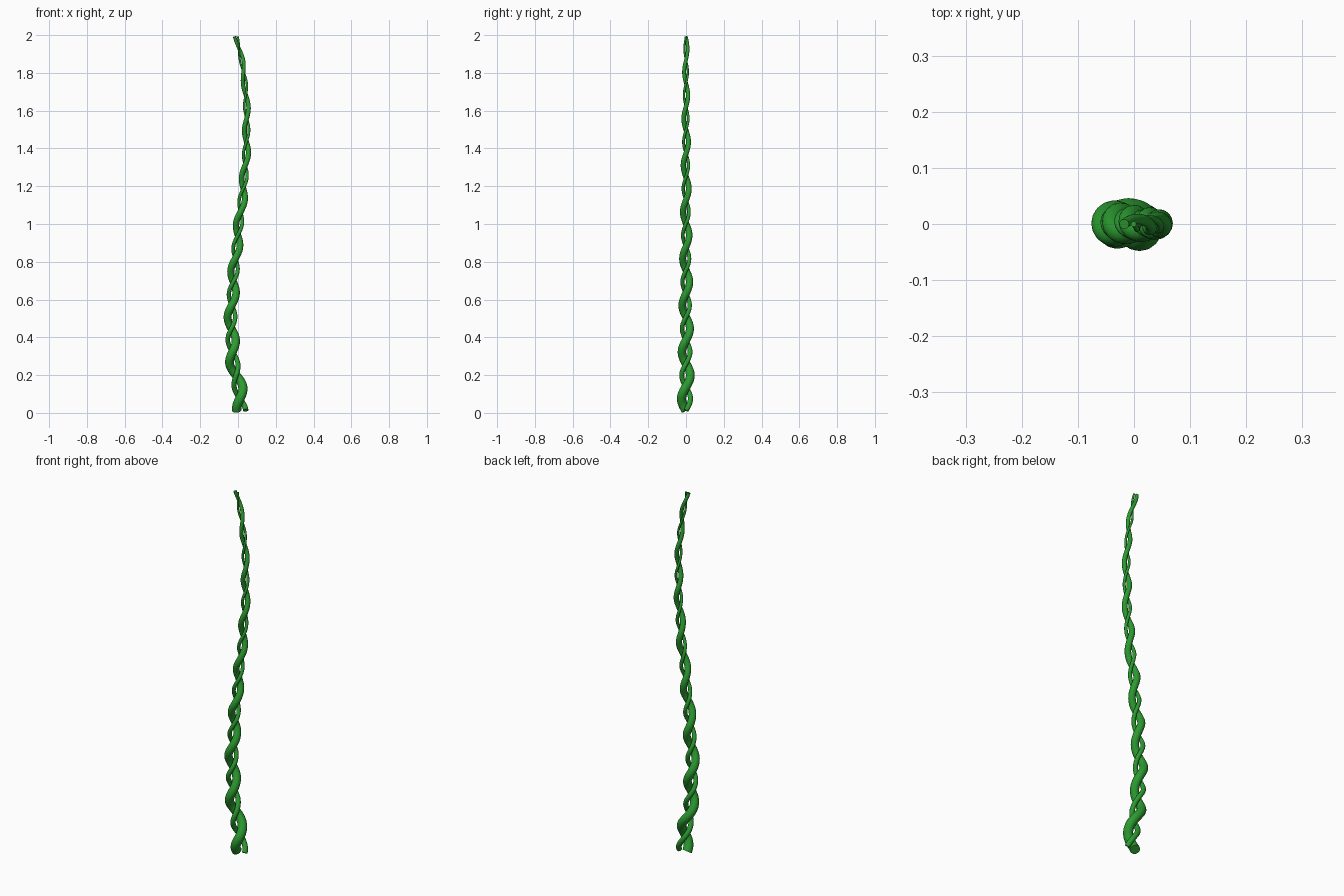
import bpy, math
from mathutils import Vector

if "Cube" in bpy.data.objects:
    bpy.data.objects.remove(bpy.data.objects["Cube"])

TURNS, Z0, Z1, STEPS, SIDES = 8, 0.014, 1.992, 256, 16

# sideways sway of the stem: (height, x)
SWAY = [(-0.14, 0.04), (0, 0.019), (0.14, 0.002), (0.28, -0.025), (0.5, -0.035),
        (0.75, -0.02), (1.0, 0.006), (1.25, 0.034), (1.5, 0.046), (1.7, 0.04),
        (1.85, 0.022), (2.0, -0.011), (2.15, -0.045)]


def sway(z):
    for i in range(1, len(SWAY) - 2):
        if z <= SWAY[i + 1][0]:
            break
    (za, a), (zb, b), (zc, c), (zd, d) = SWAY[i - 1:i + 3]
    t, h = (z - zb) / (zc - zb), zc - zb
    mb, mc = (c - a) / (zc - za) * h, (d - b) / (zd - zb) * h
    return ((2*t**3 - 3*t*t + 1) * b + (t**3 - 2*t*t + t) * mb
            + (3*t*t - 2*t**3) * c + (t**3 - t*t) * mc)


def taper(u):
    return 1 - 0.65 * u


def point(u, phase, r):
    z = Z0 + (Z1 - Z0) * u
    a = phase + TURNS * math.tau * u
    return Vector((sway(z) + r * taper(u) * math.cos(a), r * taper(u) * math.sin(a), z))


green = bpy.data.materials.new("leaf green")
green.diffuse_color = (0.025, 0.33, 0.03, 1)
green.use_nodes = True
green.node_tree.nodes["Principled BSDF"].inputs["Base Color"].default_value = green.diffuse_color


def strand(name, phase, r, thick):
    """Tapered round tube swept along the twisted path, with flat ends."""
    verts, faces = [], []
    for i in range(STEPS + 1):
        u = i / STEPS
        p = point(u, phase, r)
        tan = (point(u + 1e-3, phase, r) - point(u - 1e-3, phase, r)).normalized()
        n = Vector((0, 1, 0)).cross(tan).normalized()
        b = tan.cross(n)
        for k in range(SIDES):
            a = math.tau * k / SIDES
            verts.append(p + (n * math.cos(a) + b * math.sin(a)) * thick * taper(u))
    for i in range(STEPS):
        for k in range(SIDES):
            j = (k + 1) % SIDES
            o = i * SIDES
            faces.append((o + k, o + j, o + SIDES + j, o + SIDES + k))
    faces.append(tuple(reversed(range(SIDES))))
    faces.append(tuple(range(STEPS * SIDES, (STEPS + 1) * SIDES)))
    me = bpy.data.meshes.new(name)
    me.from_pydata(verts, [], faces)
    me.materials.append(green)
    ob = bpy.data.objects.new(name, me)
    bpy.context.collection.objects.link(ob)
    bpy.context.view_layer.objects.active = ob
    ob.select_set(True)
    bpy.ops.object.shade_smooth_by_angle(angle=math.radians(40))
    ob.select_set(False)


# thick stem and the thinner one wound opposite to it
strand("thick_vine", math.pi, 0.024, 0.025)
strand("thin_vine", 0, 0.024, 0.014)
